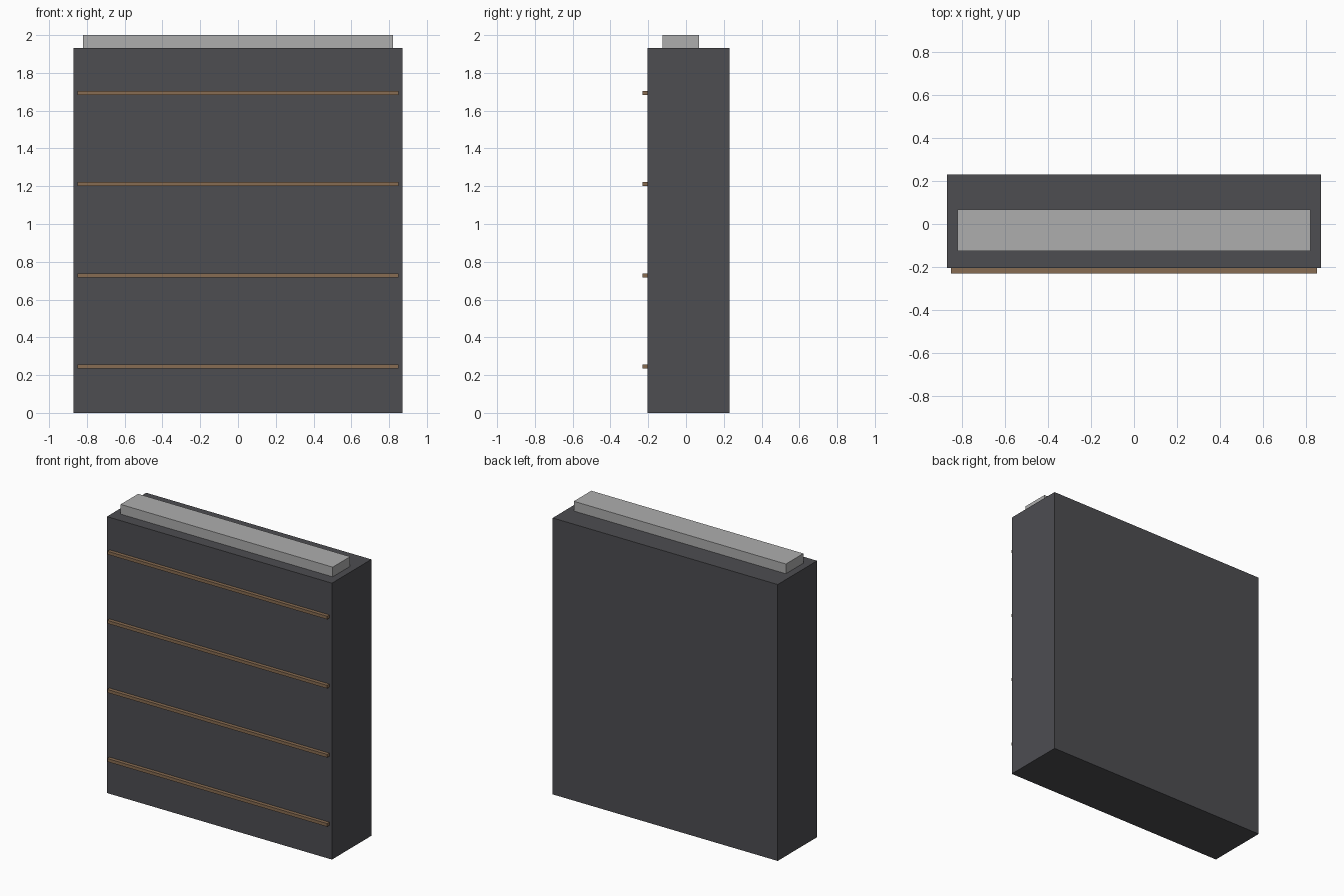
import bpy

if "Cube" in bpy.data.objects:
    bpy.data.objects.remove(bpy.data.objects["Cube"])


def material(name, rgb):
    m = bpy.data.materials.new(name)
    m.diffuse_color = (*rgb, 1)
    m.use_nodes = True
    m.node_tree.nodes["Principled BSDF"].inputs["Base Color"].default_value = m.diffuse_color
    return m


def box(name, low, high, mat):
    """Box between two opposite corners."""
    centre = [(a + b) / 2 for a, b in zip(low, high)]
    bpy.ops.mesh.primitive_cube_add(size=1, location=centre)
    ob = bpy.context.object
    ob.name = name
    ob.scale = [b - a for a, b in zip(low, high)]
    bpy.ops.object.transform_apply(location=False, rotation=False, scale=True)
    ob.data.materials.append(mat)
    return ob


charcoal = material("charcoal", (0.075, 0.075, 0.083))
light_grey = material("light grey", (0.42, 0.42, 0.42))
bronze = material("bronze", (0.245, 0.150, 0.085))

# Main slab and the raised strip on top
box("body", (-0.87, -0.205, 0), (0.87, 0.23, 1.932), charcoal)
box("top_strip", (-0.82, -0.125, 1.932), (0.82, 0.068, 2.0), light_grey)

# Evenly spaced thin rails on the front
for i in range(4):
    z = 0.245 + i * 0.483
    box(f"front_rail_{i + 1}", (-0.85, -0.23, z - 0.011), (0.85, -0.205, z + 0.011), bronze)
